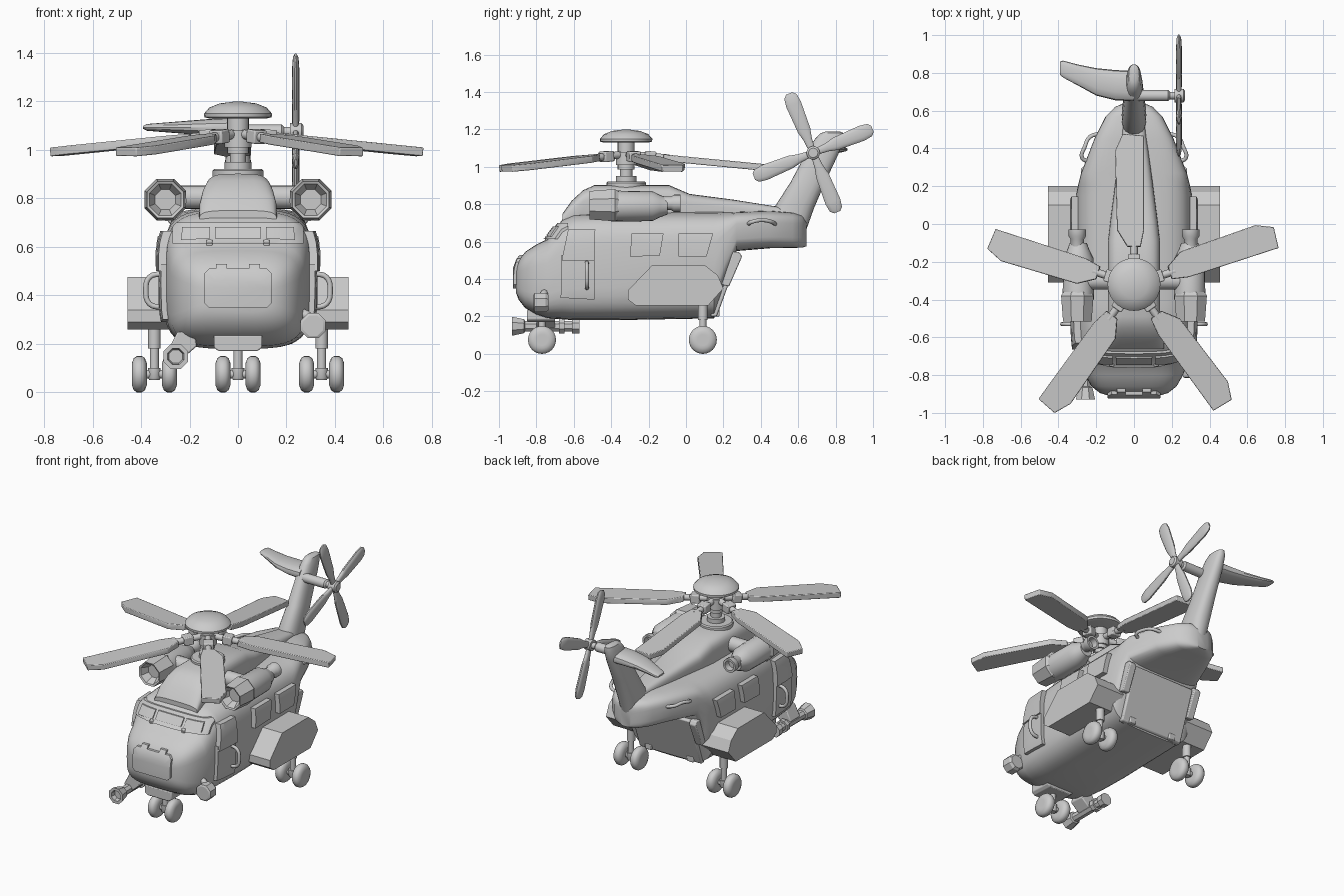
import bpy, bmesh, math
from math import cos, sin, tau, radians
from mathutils import Matrix, Vector

cube = bpy.data.objects.get("Cube")
if cube:
    bpy.data.objects.remove(cube, do_unlink=True)


def place(axis, t, a, b):
    """Point at t along the axis, with a and b the other two coordinates in order."""
    return {"x": (t, a, b), "y": (a, t, b), "z": (a, b, t)}[axis]


def ring(axis, t, a, b, ra, rb, n=2.0, sides=16, turn=0.0):
    """Superellipse cross-section."""
    pts = []
    for i in range(sides):
        c, s = cos(tau * i / sides + turn), sin(tau * i / sides + turn)
        pts.append(place(axis, t, a + ra * math.copysign(abs(c) ** (2 / n), c),
                         b + rb * math.copysign(abs(s) ** (2 / n), s)))
    return pts


def finish(name, bm, mirror=False, matrix=None, bevel=0.0, angle=35):
    bmesh.ops.recalc_face_normals(bm, faces=bm.faces)
    if matrix:
        bm.transform(matrix)
    mesh = bpy.data.meshes.new(name)
    bm.to_mesh(mesh)
    bm.free()
    ob = bpy.data.objects.new(name, mesh)
    bpy.context.collection.objects.link(ob)
    if bevel:
        mod = ob.modifiers.new("Bevel", "BEVEL")
        mod.width, mod.segments, mod.limit_method = bevel, 2, "ANGLE"
    if mirror:
        ob.modifiers.new("Mirror", "MIRROR")
    smooth(ob, angle)
    return ob


def smooth(ob, angle=35):
    bpy.ops.object.select_all(action="DESELECT")
    bpy.context.view_layer.objects.active = ob
    ob.select_set(True)
    bpy.ops.object.shade_smooth_by_angle(angle=radians(angle))


def loft(name, rings, grow=0.0, **kw):
    bm = bmesh.new()
    loops = [[bm.verts.new(p) for p in r] for r in rings]
    for lo, hi in zip(loops, loops[1:]):
        for i in range(len(lo)):
            j = (i + 1) % len(lo)
            bm.faces.new((lo[i], lo[j], hi[j], hi[i]))
    bm.faces.new(loops[0])
    bm.faces.new(loops[-1])
    if grow:
        bmesh.ops.recalc_face_normals(bm, faces=bm.faces)
        bm.normal_update()
        for co, v in [(v.co + v.normal * grow, v) for v in bm.verts]:
            v.co = co
    return finish(name, bm, **kw)


def lathe(name, axis, a, b, profile, sides=20, turn=0.0, **kw):
    return loft(name, [ring(axis, t, a, b, r, r, 2, sides, turn) for t, r in profile], **kw)


def prism(name, axis, outline, lo, hi, **kw):
    return loft(name, [[place(axis, t, a, b) for a, b in outline] for t in (lo, hi)], **kw)


def box(name, x, y, z, **kw):
    return prism(name, "z", rect(*x, *y), *z, **kw)


def rect(a0, a1, b0, b1):
    return [(a0, b0), (a1, b0), (a1, b1), (a0, b1)]


def rod(name, points, r, mirror=False):
    """Bent round bar through the points."""
    cu = bpy.data.curves.new(name, "CURVE")
    cu.dimensions, cu.bevel_depth, cu.bevel_resolution, cu.use_fill_caps = "3D", r, 2, True
    sp = cu.splines.new("BEZIER")
    sp.bezier_points.add(len(points) - 1)
    for bp, p in zip(sp.bezier_points, points):
        bp.co, bp.handle_left_type, bp.handle_right_type = p, "AUTO", "AUTO"
    sp.resolution_u = 4
    ob = bpy.data.objects.new(name, cu)
    bpy.context.collection.objects.link(ob)
    bpy.ops.object.select_all(action="DESELECT")
    bpy.context.view_layer.objects.active = ob
    ob.select_set(True)
    bpy.ops.object.convert(target="MESH")
    ob = bpy.context.object
    if mirror:
        ob.modifiers.new("Mirror", "MIRROR")
    smooth(ob, 50)


# Fuselage: y, half width, bottom, top
HULL = [(-.91, .13, .33, .46), (-.895, .18, .29, .5), (-.86, .225, .245, .545),
        (-.8, .26, .21, .585), (-.74, .28, .19, .615), (-.66, .297, .185, .72),
        (-.6, .303, .18, .745), (-.4, .31, .18, .755), (.15, .308, .19, .76),
        (.21, .295, .37, .76), (.27, .28, .55, .76), (.45, .21, .565, .765),
        (.57, .15, .567, .755), (.62, .1, .568, .74), (.645, .04, .575, .71)]


def hull(name, grow=0.0):
    return loft(name, [ring("y", y, 0, (b + t) / 2, w, (t - b) / 2, 4, 40)
                       for y, w, b, t in HULL], grow)


hull("fuselage")


def skin_panel(name, axis, outline, lo, hi, grow, mirror=False):
    """Raised panel that follows the fuselage skin."""
    helper = hull("panel_helper", grow)
    ob = prism(name, axis, outline, lo, hi)
    mod = ob.modifiers.new("Skin", "BOOLEAN")
    mod.operation, mod.object, mod.solver = "INTERSECT", helper, "EXACT"
    bpy.ops.object.modifier_apply(modifier="Skin")
    bpy.data.objects.remove(helper, do_unlink=True)
    if mirror:
        ob.modifiers.new("Mirror", "MIRROR")
    smooth(ob)


# Nose hatch, windscreen, doors and windows
hatch = [(.12, .35), (.14, .37), (.14, .49), (.12, .51), (.09, .51), (.09, .53), (.045, .53),
         (.045, .51)]
skin_panel("nose_hatch", "y", hatch + [(-a, b) for a, b in reversed(hatch)], -1, -.75, .014)
skin_panel("windscreen_frame", "y", rect(-.27, .27, .615, .7), -1, -.63, .01)
skin_panel("middle_windscreen", "y", rect(-.095, .095, .635, .682), -1, -.63, .018)
skin_panel("side_windscreen", "y", [(.115, .635), (.235, .628), (.23, .682), (.115, .682)],
           -1, -.63, .018, True)
box("windscreen_hinge", (.105, .13), (-.755, -.72), (.59, .63), mirror=True, bevel=.005)
skin_panel("front_door", "x", [(-.67, .3), (-.49, .29), (-.49, .5), (-.665, .53)],
           .15, .5, .022, True)
skin_panel("door_window", "x", [(-.665, .5), (-.49, .5), (-.485, .665), (-.63, .665)],
           .15, .5, .032, True)
skin_panel("front_cabin_window", "x", [(-.3, .52), (-.14, .525), (-.12, .645), (-.29, .645)],
           .15, .5, .032, True)
skin_panel("rear_cabin_window", "x", [(-.04, .52), (.11, .52), (.145, .645), (-.04, .645)],
           .15, .5, .032, True)
rod("door_handle", [(.31, -.53, .35), (.365, -.53, .365), (.38, -.53, .42),
                    (.365, -.53, .475), (.31, -.53, .49)], .011, True)
rod("tail_handle", [(.23, .33, .69), (.275, .35, .705), (.26, .41, .715),
                    (.235, .46, .705), (.17, .48, .69)], .011, True)

# Loading ramp under the tail
prism("loading_ramp", "x", [(.13, .2), (.165, .2), (.285, .53), (.25, .54)], -.23, .23, bevel=.008)
prism("ramp_side_block", "x", [(.19, .37), (.23, .36), (.3, .52), (.285, .545), (.25, .545)],
      .23, .28, mirror=True, bevel=.006)
box("ramp_hinge", (.13, .18), (.14, .18), (.2, .24), mirror=True, bevel=.006)

# Engine cowling and spine
SPINE = [(-.66, .16, .75), (-.61, .16, .82), (-.55, .15, .875), (-.49, .138, .902),
         (-.09, .138, .902), (.02, .125, .855), (.25, .095, .825), (.47, .065, .79), (.6, .05, .775)]
loft("engine_cowling", [ring("y", y, 0, (.66 + t) / 2, w, (t - .66) / 2, 4, 32)
                        for y, w, t in SPINE])

# Engines
lathe("engine_intake", "y", .3, .795, [(-.46, .045), (-.51, .07), (-.515, .082), (-.38, .093),
                                       (-.36, .08)], 8, tau / 16, mirror=True, angle=20)
lathe("engine_nacelle", "y", .295, .79, [(-.4, .083), (-.18, .08), (-.14, .06), (-.1, .045)],
      mirror=True)
lathe("engine_exhaust", "y", .3, .805, [(-.16, .036), (-.08, .036), (-.065, .046), (-.03, .046),
                                        (-.03, .032), (-.07, .03)], mirror=True)
lathe("engine_mount", "x", -.3, .805, [(.1, .048), (.26, .048)], mirror=True)

# Tail fin and stabilizer
FIN = [(.64, .44, .635, .06), (.78, .47, .685, .065), (.92, .56, .745, .055), (1.08, .645, .82, .045),
       (1.15, .69, .845, .038), (1.18, .72, .845, .028), (1.19, .75, .82, .012)]
loft("tail_fin", [ring("z", z, 0, (a + b) / 2, w, (b - a) / 2, 2.5, 20) for z, a, b, w in FIN])
STAB = [(0, .65, .81, .04), (-.1, .655, .815, .036), (-.2, .68, .825, .028), (-.3, .735, .845, .02),
        (-.375, .775, .865, .014), (-.392, .79, .86, .006)]
loft("tail_stabilizer", [ring("x", x, (a + b) / 2, 1.093, (b - a) / 2, h, 2.4, 16)
                         for x, a, b, h in STAB])

# Tail rotor
TAIL = Matrix.Translation((.238, .68, 1.075))
lathe("tail_rotor_shaft", "x", .68, 1.075, [(0, .03), (.18, .03), (.19, .02), (.23, .02)])
lathe("tail_rotor_hub", "x", .68, 1.075, [(.215, .036), (.262, .036), (.27, .025)])
BLADE = [(.02, .012, .018), (.08, .014, .024), (.13, .015, .036), (.28, .015, .043),
         (.325, .012, .036), (.342, .005, .018)]
for k in range(4):
    loft("tail_rotor_blade", [ring("z", t, 0, 0, a, b, 2.4, 14) for t, a, b in BLADE],
         matrix=TAIL @ Matrix.Rotation(radians(22 + 90 * k), 4, "X"))

# Main rotor
lathe("rotor_base", "z", 0, -.32, [(.88, .105), (.915, .105), (.922, .098)], 24)
lathe("rotor_mast", "z", 0, -.32, [(.9, .055), (.95, .055), (.95, .033), (.985, .033), (.985, .045),
                                   (1.01, .045), (1.01, .055), (1.08, .055), (1.08, .045),
                                   (1.14, .045)])
lathe("rotor_dome", "z", 0, -.32, [(1.13, .12), (1.135, .139), (1.15, .14), (1.175, .118),
                                   (1.192, .075), (1.199, .02)], 28)
ROTOR_BLADE = [(.2, -.035), (.29, -.053), (.79, -.053), (.8, .06), (.71, .1), (.29, .09), (.2, .035)]
for k in range(5):
    m = (Matrix.Translation((0, -.32, 1.068)) @ Matrix.Rotation(radians(18 + 72 * k), 4, "Z")
         @ Matrix.Rotation(radians(5.5), 4, "Y"))
    prism("rotor_blade", "z", ROTOR_BLADE, -.018, .018, matrix=m, bevel=.004)
    lathe("rotor_arm", "x", 0, 0, [(.02, .02), (.23, .02)], 12, matrix=m)
    box("rotor_grip", (.1, .16), (-.032, .032), (-.028, .028), matrix=m, bevel=.006)

# Side sponsons
prism("side_sponson", "x", [(-.31, .34), (-.31, .29), (-.27, .26), (.12, .26), (.2, .35),
                            (.17, .42), (.1, .475), (-.18, .475)], .25, .455, mirror=True, angle=25)

# Landing gear
TYRE = [(-.031, .03), (-.031, .045), (-.023, .066), (-.01, .075), (.01, .075), (.023, .066),
        (.031, .045), (.031, .03)]


def wheel_pair(prefix, x, y, top, mirror):
    for side in (-1, 1):
        lathe(prefix + "_wheel", "x", y, .075, [(x + side * .062 + t, r) for t, r in TYRE], 24,
              mirror=mirror)
    lathe(prefix + "_axle", "x", y, .075, [(x - .06, .018), (x + .06, .018)], 12, mirror=mirror)
    lathe(prefix + "_strut", "z", x, y, [(.05, .02), (.06, .026), (.1, .026), (.1, .019), (.18, .019),
                                         (.18, .026), (top, .026)], 14, mirror=mirror)


wheel_pair("rear", .345, .09, .3, True)
wheel_pair("nose", 0, -.77, .24, False)
prism("nose_gear_housing", "y", [(-.08, .17), (.08, .17), (.1, .185), (.1, .235), (-.1, .235),
                                 (-.1, .185)], -.85, -.7, bevel=.005)

# Searchlight and sensor pod
lathe("searchlight", "y", -.257, .148, [(-.9, .03), (-.93, .036), (-.93, .055), (-.865, .04),
                                        (-.86, .03), (-.68, .03), (-.68, .042), (-.65, .042),
                                        (-.65, .03), (-.61, .03), (-.61, .042), (-.57, .042)],
      8, tau / 16, angle=20)
prism("searchlight_mount", "y", [(-.29, .17), (-.24, .13), (-.17, .19), (-.18, .25), (-.25, .25)],
      -.8, -.7, bevel=.006)
lathe("sensor_pod", "y", .31, .275, [(-.815, .045), (-.81, .056), (-.75, .056), (-.735, .045)],
      8, tau / 16, angle=20)
rod("sensor_bracket", [(.31, -.77, .28), (.28, -.76, .32), (.22, -.74, .33)], .02)
